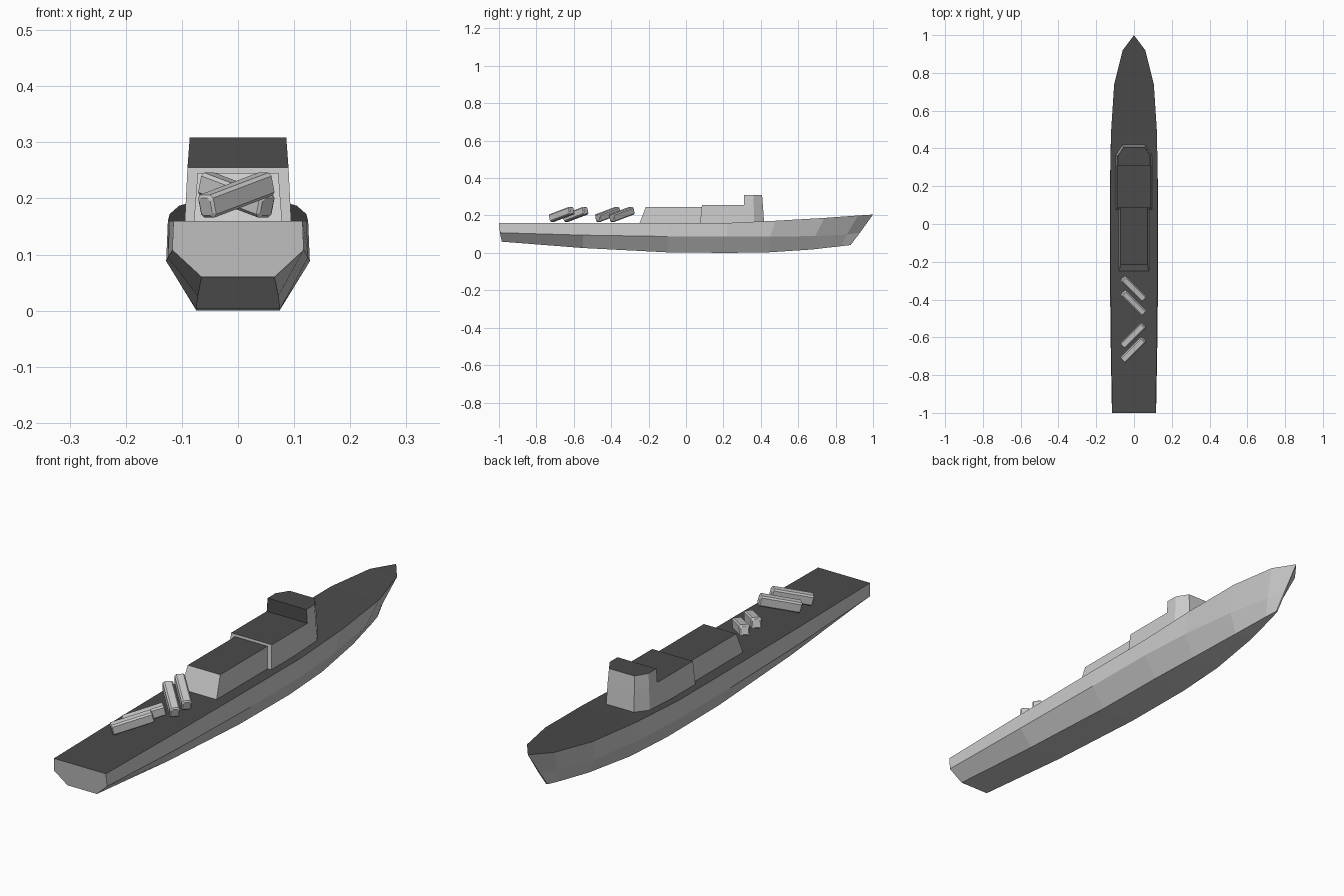
import bpy, bmesh
from math import radians
from mathutils import Matrix, Vector

if "Cube" in bpy.data.objects:
    bpy.data.objects.remove(bpy.data.objects["Cube"])


def material(name, value):
    mat = bpy.data.materials.new(name)
    mat.diffuse_color = (value, value, value, 1)
    mat.use_nodes = True
    mat.node_tree.nodes["Principled BSDF"].inputs["Base Color"].default_value = mat.diffuse_color
    return mat


grey = material("hull_grey", 0.62)
dark = material("deck_dark", 0.07)


def loft(name, rings, matrix=None, is_dark=None):
    """Skin a series of equal-length closed rings and cap both ends.
    Faces whose normal passes is_dark get the dark deck paint."""
    bm = bmesh.new()
    loops = [[bm.verts.new(p) for p in ring] for ring in rings]
    n = len(loops[0])
    for a, b in zip(loops, loops[1:]):
        for i in range(n):
            j = (i + 1) % n
            bm.faces.new((a[i], a[j], b[j], b[i]))
    bm.faces.new(loops[0][::-1])
    bm.faces.new(loops[-1])
    bmesh.ops.remove_doubles(bm, verts=bm.verts, dist=0.0005)
    bmesh.ops.recalc_face_normals(bm, faces=bm.faces)
    bm.normal_update()
    if is_dark:
        for f in bm.faces:
            f.material_index = int(is_dark(f))
    mesh = bpy.data.meshes.new(name)
    bm.to_mesh(mesh)
    bm.free()
    mesh.materials.append(grey)
    mesh.materials.append(dark)
    ob = bpy.data.objects.new(name, mesh)
    bpy.context.collection.objects.link(ob)
    if matrix:
        ob.matrix_world = matrix
    return ob


def mirrored(half):
    return half + [(-x, y, z) for x, y, z in reversed(half)]


def faces_up(f):
    return f.normal.z > 0.8


# Hull stations, half section each: deck edge, chine, keel edge
stations = [
    [(0.115, -1.00, 0.160), (0.117, -0.995, 0.108), (0.065, -0.985, 0.060)],
    [(0.122, -0.55, 0.160), (0.125, -0.55, 0.095), (0.072, -0.55, 0.026)],
    [(0.125, -0.10, 0.160), (0.128, -0.10, 0.088), (0.075, -0.10, 0.003)],
    [(0.125, 0.22, 0.160), (0.127, 0.22, 0.087), (0.074, 0.22, 0.000)],
    [(0.122, 0.48, 0.172), (0.113, 0.45, 0.087), (0.063, 0.44, 0.003)],
    [(0.105, 0.74, 0.187), (0.080, 0.69, 0.090), (0.038, 0.67, 0.018)],
    [(0.060, 0.92, 0.200), (0.032, 0.86, 0.098), (0.013, 0.83, 0.036)],
    [(0.000, 1.00, 0.205), (0.003, 0.93, 0.108), (0.003, 0.88, 0.042)],
]
loft("hull", [mirrored(s) for s in stations], is_dark=faces_up)

# Aft deckhouse with sloping rear wall
loft("aft_deckhouse", [
    mirrored([(0.079, -0.25, 0.155), (0.079, 0.10, 0.155)]),
    mirrored([(0.072, -0.215, 0.245), (0.072, 0.10, 0.245)]),
], is_dark=faces_up)

# Middle deckhouse
loft("middle_deckhouse", [
    mirrored([(0.095, 0.075, 0.155), (0.095, 0.32, 0.155)]),
    mirrored([(0.090, 0.085, 0.255), (0.090, 0.32, 0.255)]),
], is_dark=faces_up)

# Bridge with chamfered front corners; roof and rear wall are dark
loft("bridge", [
    mirrored([(0.095, 0.31, 0.155), (0.095, 0.365, 0.155), (0.062, 0.418, 0.155)]),
    mirrored([(0.090, 0.31, 0.255), (0.090, 0.362, 0.255), (0.059, 0.411, 0.255)]),
    mirrored([(0.086, 0.31, 0.309), (0.086, 0.360, 0.309), (0.056, 0.407, 0.309)]),
], is_dark=lambda f: faces_up(f) or f.normal.y < -0.8)

# Launch canisters: tilted boxes with chamfered edges, two crossed pairs
c, length = 0.006, 0.160


def box_ring(x, w, h):
    half = [(h - c, w), (h, w - c)]
    return [(x, p, q) for q, p in half] + [(x, -p, q) for q, p in reversed(half)] \
        + [(x, -p, -q) for q, p in half] + [(x, p, -q) for q, p in reversed(half)]


for i, (y, heading) in enumerate([(-0.343, 135), (-0.418, 135), (-0.59, 45), (-0.665, 45)]):
    m = (Matrix.Translation(Vector((-0.003, y, 0.206)))
         @ Matrix.Rotation(radians(heading), 4, 'Z')
         @ Matrix.Rotation(radians(-15), 4, 'Y'))
    e = length / 2
    loft(f"launch_canister_{i + 1}",
         [box_ring(-e, 0.014, 0.016), box_ring(-e + 0.004, 0.019, 0.021),
          box_ring(e - 0.004, 0.019, 0.021), box_ring(e, 0.014, 0.016)], m)
